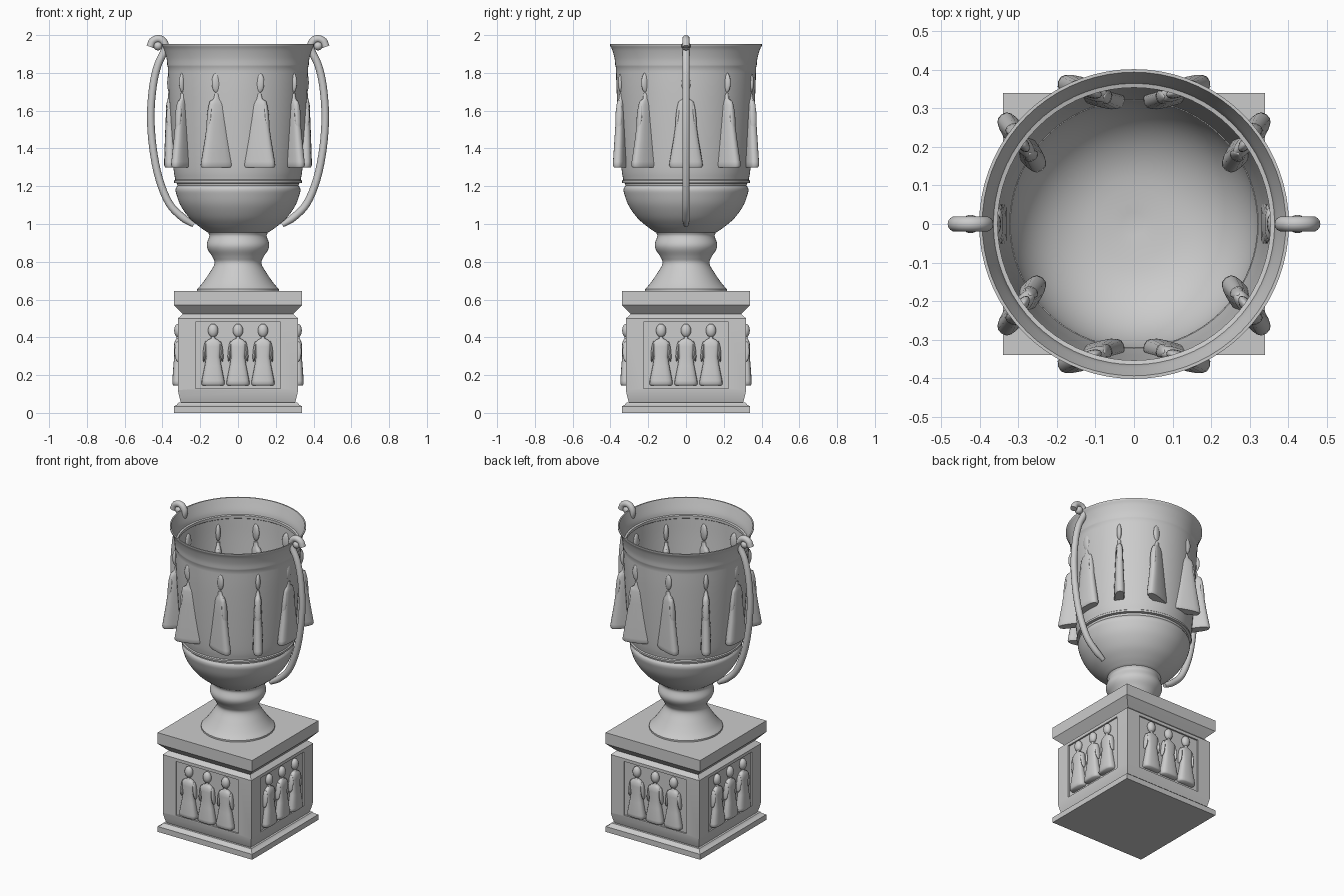
import bpy, bmesh
from math import sin, cos, pi, radians, copysign
from mathutils import Vector, Matrix

if "Cube" in bpy.data.objects:
    bpy.data.objects.remove(bpy.data.objects["Cube"])


def finish(bm, name, angle=None):
    bmesh.ops.recalc_face_normals(bm, faces=bm.faces)
    me = bpy.data.meshes.new(name)
    bm.to_mesh(me)
    bm.free()
    ob = bpy.data.objects.new(name, me)
    bpy.context.collection.objects.link(ob)
    if angle:
        bpy.ops.object.select_all(action='DESELECT')
        bpy.context.view_layer.objects.active = ob
        ob.select_set(True)
        bpy.ops.object.shade_smooth_by_angle(angle=radians(angle))
    return ob


def loft(bm, rings):
    # skin a stack of closed rings and cap both ends
    loops = [[bm.verts.new(p) for p in r] for r in rings]
    for a, b in zip(loops, loops[1:]):
        for i in range(len(a)):
            j = (i + 1) % len(a)
            bm.faces.new((a[i], a[j], b[j], b[i]))
    bm.faces.new(loops[0][::-1])
    bm.faces.new(loops[-1])


def spline(pts, steps=5):
    # smooth curve through the given points
    v = [Vector(p) for p in pts]
    v = [2 * v[0] - v[1]] + v + [2 * v[-1] - v[-2]]
    out = []
    for a, b, c, d in zip(v, v[1:], v[2:], v[3:]):
        for k in range(steps):
            t = k / steps
            out.append(0.5 * (2 * b + (c - a) * t + (2 * a - 5 * b + 4 * c - d) * t * t
                              + (3 * b - a - 3 * c + d) * t ** 3))
    return out + [v[-2]]


def box(name, size, loc, rot):
    bm = bmesh.new()
    bmesh.ops.create_cube(bm, size=1, matrix=Matrix.Rotation(rot, 4, 'Z')
                          @ Matrix.Translation(loc) @ Matrix.Diagonal((*size, 1)))
    return finish(bm, name)


# --- square pedestal: (half width, z) ---
def square_stack(name, prof):
    bm = bmesh.new()
    loft(bm, [[(-h, -h, z), (h, -h, z), (h, h, z), (-h, h, z)] for h, z in prof])
    return finish(bm, name, 30)


square_stack("pedestal_base", [(.34, 0), (.34, .035), (.325, .042), (.315, .055)])
block = square_stack("pedestal_block", [(.30, .05), (.306, .065), (.312, .09), (.318, .12),
                                        (.318, .50), (.29, .525)])
square_stack("pedestal_cornice", [(.29, .52), (.30, .53), (.34, .572), (.34, .645)])

# shallow sunken panel on each side
for k in range(4):
    cut = box("panel_cutter", (.45, .04, .35), (0, -.328, .305), k * pi / 2)
    cut.hide_render = True
    cut.hide_viewport = True
    mod = block.modifiers.new("panel", 'BOOLEAN')
    mod.operation = 'DIFFERENCE'
    mod.solver = 'EXACT'
    mod.object = cut


# --- robed relief figures ---
def figure(name, loc, rot, robe, head, arm, n=20):
    bm = bmesh.new()

    def sup(c):
        return copysign(abs(c) ** .7, c)
    # robe: (z, half width, half depth)
    loft(bm, [[(w * sup(cos(2 * pi * i / n)), d * sup(sin(2 * pi * i / n)), z)
               for i in range(n)] for z, w, d in robe])
    # head: z, half width, half depth, half height
    z, w, d, h = head
    bmesh.ops.create_uvsphere(bm, u_segments=16, v_segments=10, radius=1,
                              matrix=Matrix.Translation((0, 0, z)) @ Matrix.Diagonal((w, d, h, 1)))
    # draped arms: x, z, half width, half depth, half height
    x, z, w, d, h = arm
    for s in (-1, 1):
        bmesh.ops.create_uvsphere(bm, u_segments=12, v_segments=8, radius=1,
                                  matrix=Matrix.Translation((s * x, 0, z))
                                  @ Matrix.Rotation(-s * .1, 4, 'Y')
                                  @ Matrix.Diagonal((w, d, h, 1)))
    ob = finish(bm, name, 50)
    ob.location = loc
    ob.rotation_euler.z = rot


for k in range(4):
    for x in (-.132, 0, .132):
        p = Matrix.Rotation(k * pi / 2, 3, 'Z') @ Vector((x, -.316, 0))
        figure("pedestal_figure", p, k * pi / 2,
               [(.145, .054, .026), (.152, .061, .032), (.17, .06, .032), (.25, .044, .026),
                (.30, .036, .022), (.35, .042, .023), (.372, .042, .021), (.386, .028, .015),
                (.395, .01, .01), (.41, .009, .009)],
               (.436, .027, .022, .036), (.044, .325, .009, .02, .055))

# ten figures round the cup, each turned across the wall
for k in range(10):
    a = k * pi / 5
    figure("cup_figure", (.36 * cos(a), .36 * sin(a), 0), pi / 2 - a,
           [(1.30, .084, .026), (1.31, .09, .031), (1.33, .087, .031), (1.45, .066, .027),
            (1.55, .052, .023), (1.63, .044, .02), (1.65, .037, .016), (1.662, .018, .012),
            (1.69, .012, .01)],
           (1.748, .029, .015, .055), (.043, 1.57, .011, .019, .085))

# --- turned cup: outer wall, rim, then inside ---
outer = [
    [(0, .645), (.217, .645)],
    [(.217, .655), (.19, .685), (.155, .735), (.124, .79), (.135, .825), (.16, .865),
     (.165, .895), (.152, .935), (.158, .955)],
    [(.165, .958), (.21, .99), (.26, 1.035), (.305, 1.1), (.327, 1.16), (.33, 1.185), (.323, 1.2)],
    [(.32, 1.203), (.32, 1.215)],
    [(.338, 1.218), (.338, 1.23)],
    [(.332, 1.235), (.342, 1.3), (.356, 1.5), (.367, 1.7), (.371, 1.83)],
    [(.374, 1.835), (.378, 1.875), (.39, 1.92), (.402, 1.945)],
    [(.402, 1.952), (.394, 1.952)],
    [(.385, 1.925), (.37, 1.88), (.365, 1.855)],
    [(.354, 1.852), (.354, 1.835)],
    [(.361, 1.83), (.357, 1.7), (.346, 1.5), (.332, 1.3), (.31, 1.16), (.25, 1.06), (.15, 1.0),
     (0, .98)],
]
bm = bmesh.new()
prof = [p for seg in outer for p in (spline(seg) if len(seg) > 2 else seg)]
vs = [bm.verts.new((p[0], 0, p[1])) for p in prof]
es = [bm.edges.new(e) for e in zip(vs, vs[1:])]
bmesh.ops.spin(bm, geom=vs + es, cent=(0, 0, 0), axis=(0, 0, 1), angle=2 * pi, steps=72)
bmesh.ops.remove_doubles(bm, verts=bm.verts, dist=.0004)
finish(bm, "cup", 35)

# --- side handles with a scroll at the rim ---
path = [(.235, .995), (.30, 1.04), (.365, 1.11), (.418, 1.24), (.45, 1.40), (.462, 1.57),
        (.45, 1.73), (.425, 1.84), (.392, 1.91), (.385, 1.945), (.40, 1.972), (.425, 1.98),
        (.452, 1.968), (.465, 1.938)]
for s, side in ((-1, "left"), (1, "right")):
    bm = bmesh.new()
    pts = spline(path, 4)
    rings = []
    for i, p in enumerate(pts):
        t = (pts[min(i + 1, len(pts) - 1)] - pts[max(i - 1, 0)]).normalized()
        r = .02 if i > 2 else .013 + .0025 * i
        rings.append([(s * (p.x - t.y * r * cos(u)), r * sin(u), p.y + t.x * r * cos(u))
                      for u in (2 * pi * j / 14 for j in range(14))])
    loft(bm, rings)
    finish(bm, side + "_handle", 50)
    # small boss inside the scroll
    bm = bmesh.new()
    bmesh.ops.create_uvsphere(bm, u_segments=16, v_segments=10, radius=.024,
                              matrix=Matrix.Translation((s * .424, 0, 1.943)))
    finish(bm, side + "_scroll_boss", 50)
